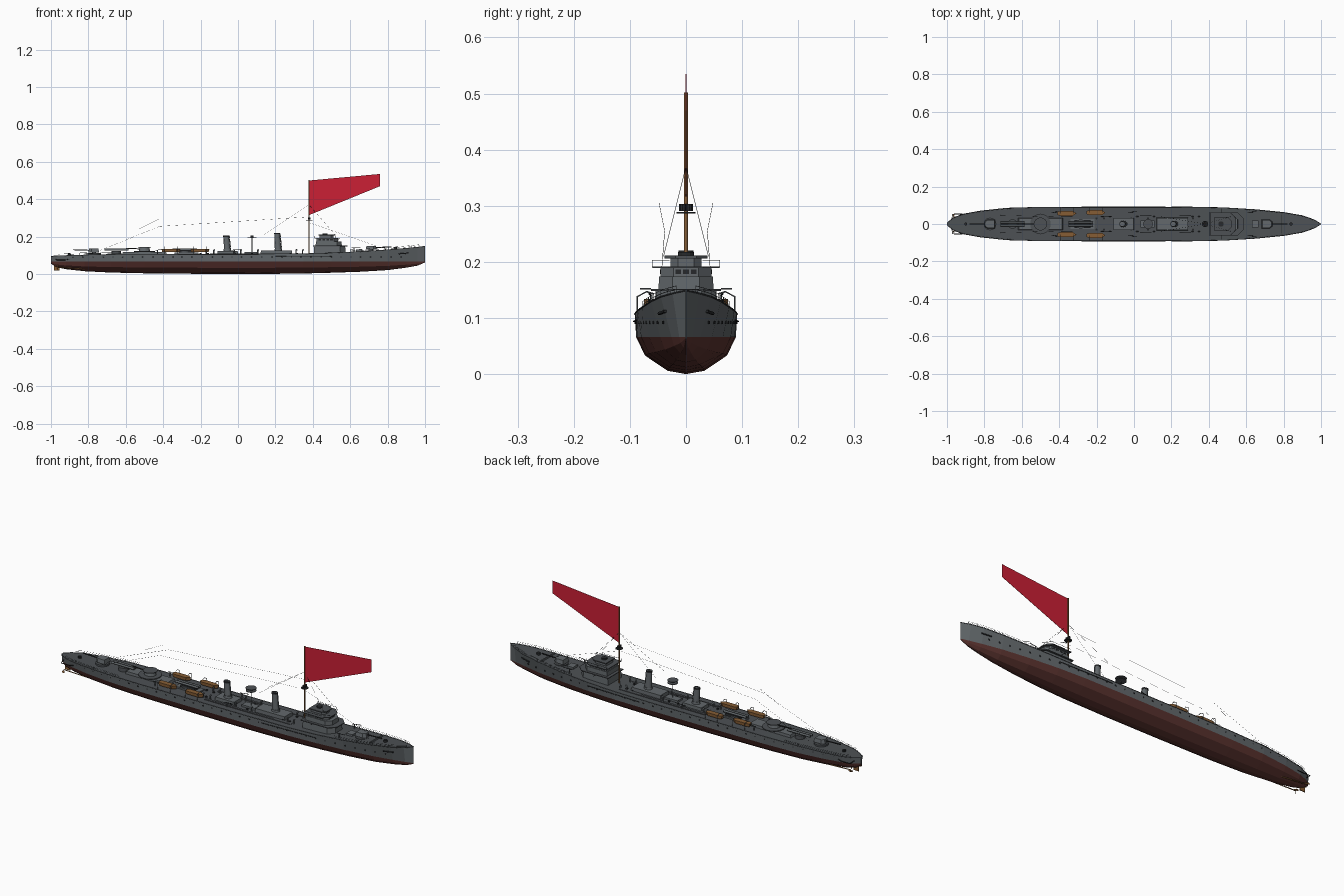
import bpy, bmesh, math
from mathutils import Vector

if "Cube" in bpy.data.objects:
    bpy.data.objects.remove(bpy.data.objects["Cube"])


def material(name, rgb):
    m = bpy.data.materials.new(name)
    m.diffuse_color = (*rgb, 1)
    m.use_nodes = True
    m.node_tree.nodes["Principled BSDF"].inputs["Base Color"].default_value = m.diffuse_color
    return m


GREY = material("grey", (0.125, 0.14, 0.15))
DECK = material("deck_grey", (0.075, 0.083, 0.09))
DARK = material("dark", (0.02, 0.022, 0.024))
RED = material("bottom_red", (0.11, 0.035, 0.03))
FLAG = material("flag_red", (0.6, 0.014, 0.035))
WOOD = material("wood", (0.24, 0.11, 0.035))


def finish(name, bm, *mats):
    bmesh.ops.recalc_face_normals(bm, faces=bm.faces)
    me = bpy.data.meshes.new(name)
    bm.to_mesh(me)
    bm.free()
    for m in mats:
        me.materials.append(m)
    ob = bpy.data.objects.new(name, me)
    bpy.context.collection.objects.link(ob)
    return ob


def prism(name, pts, z0, z1, mat, scale=1.0, shift=0.0):
    """Extrude an xy outline upward; the top may be scaled and shifted in x."""
    bm = bmesh.new()
    cx = sum(p[0] for p in pts) / len(pts)
    cy = sum(p[1] for p in pts) / len(pts)
    lo = [bm.verts.new((x, y, z0)) for x, y in pts]
    hi = [bm.verts.new((cx + (x - cx) * scale + shift, cy + (y - cy) * scale, z1)) for x, y in pts]
    n = len(pts)
    bm.faces.new(lo[::-1])
    bm.faces.new(hi)
    for i in range(n):
        bm.faces.new((lo[i], lo[(i + 1) % n], hi[(i + 1) % n], hi[i]))
    return finish(name, bm, mat)


def box(name, x0, x1, y0, y1, z0, z1, mat=GREY, **k):
    return prism(name, [(x0, y0), (x1, y0), (x1, y1), (x0, y1)], z0, z1, mat, **k)


def disc(name, x, y, r, z0, z1, mat=GREY, n=16, ry=None, **k):
    ry = ry or r
    a = [2 * math.pi * i / n for i in range(n)]
    return prism(name, [(x + r * math.cos(t), y + ry * math.sin(t)) for t in a], z0, z1, mat, **k)


def rod(name, pts, r, mat=GREY, res=1):
    cu = bpy.data.curves.new(name, "CURVE")
    cu.dimensions = "3D"
    cu.bevel_depth, cu.bevel_resolution, cu.use_fill_caps = r, res, True
    sp = cu.splines.new("POLY")
    sp.points.add(len(pts) - 1)
    for p, c in zip(sp.points, pts):
        p.co = (*c, 1)
    cu.materials.append(mat)
    ob = bpy.data.objects.new(name, cu)
    bpy.context.collection.objects.link(ob)
    return ob


# Hull stations: x, deck half width, waterline half width, keel z, deck z
STATIONS = [(-1, .006, .004, .055, .096), (-.97, .03, .026, .036, .097), (-.92, .052, .045, .026, .099),
            (-.82, .07, .064, .015, .102), (-.68, .085, .08, .008, .105), (-.5, .09, .087, .004, .106),
            (-.2, .091, .089, .001, .107), (.1, .091, .089, 0, .107), (.35, .09, .087, .003, .109),
            (.5, .086, .08, .007, .113), (.65, .077, .066, .012, .120), (.8, .062, .046, .021, .130),
            (.9, .045, .026, .034, .138), (.96, .024, .012, .045, .144), (1, .001, .001, .062, .149)]


def station(x, k):
    for a, b in zip(STATIONS, STATIONS[1:]):
        if a[0] <= x <= b[0]:
            return a[k] + (b[k] - a[k]) * (x - a[0]) / (b[0] - a[0])


def deck(x):
    return station(x, 4)


# Hull: red chined bottom, grey topsides, darker deck
bm = bmesh.new()
rings = []
for x, wd, ww, zk, zd in STATIONS:
    h = .066 - zk
    half = [(wd, zd), (ww, .066), (ww * .82, zk + h * .5), (ww * .37, zk + h * .09)]
    ring = half + [(0, zk)] + [(-y, z) for y, z in half[::-1]]
    rings.append([bm.verts.new((x, y, z)) for y, z in ring])
for a, b in zip(rings, rings[1:]):
    for i in range(9):
        j = (i + 1) % 9
        f = bm.faces.new((a[i], a[j], b[j], b[i]))
        f.material_index = 2 if i == 8 else (0 if i in (0, 7) else 1)
bm.faces.new(rings[0])
bm.faces.new(rings[-1][::-1])
finish("hull", bm, GREY, RED, DECK)

# Deck edge strakes, portholes, railings, anchors, propellers on both sides
for s in (-1, 1):
    rod("deck_edge", [(q[0], s * q[1], q[4]) for q in STATIONS], .0015, DECK)
    for i in range(34):
        x = -.88 + i * .053
        y = (station(x, 1) + station(x, 2)) / 2 * s
        disc("porthole", x, y, .004, .089, .095, DARK, n=8, ry=.0018)
    for x0, x1 in ((-.96, -.62), (.6, .97)):
        n = 9
        xs = [x0 + (x1 - x0) * i / n for i in range(n + 1)]
        for h in (.006, .012):
            rod("rail", [(x, s * station(x, 1) * .96, deck(x) + h) for x in xs], .0005, GREY, 0)
        for x in xs:
            y = s * station(x, 1) * .96
            rod("rail_post", [(x, y, deck(x)), (x, y, deck(x) + .012)], .0006, GREY, 0)
    rod("anchor", [(.86, s * .048, .108), (.91, s * .037, .112)], .003, DARK)
    rod("boat_boom", [(.2, s * .093, .094), (.5, s * .087, .096)], .0015, DARK)
    rod("propeller_guard", [(-.90, s * .05, .08), (-.925, s * .054, .075), (-.97, s * .053, .075), (-.975, s * .02, .08)], .002, DARK)
    rod("propeller_shaft", [(-.82, s * .03, .027), (-.965, s * .037, .036)], .0025, WOOD)
    for i in range(3):
        t = i * 2 * math.pi / 3
        dy, dz = math.cos(t), math.sin(t)
        bm = bmesh.new()
        bm.faces.new([bm.verts.new((-.965 + dx, s * .037 + dy * r - dz * w, .036 + dz * r + dy * w))
                      for r, w, dx in ((.002, 0, 0), (.011, -.005, -.006), (.017, 0, 0), (.011, .005, .006))])
        finish("propeller_blade", bm, WOOD)
box("rudder", -.985, -.955, -.002, .002, .02, .06, WOOD)

# Deckhouses along the centreline
box("aft_house", -.62, -.38, -.032, .032, .104, .119, scale=.96)
box("engine_skylight", -.32, -.23, -.02, .02, .105, .126, DARK, scale=.85)
box("skylight_frame", -.34, -.21, -.026, .026, .105, .114)
box("aft_funnel_house", -.11, .0, -.032, .032, .105, .123, scale=.97)
box("fore_funnel_house", .12, .29, -.034, .034, .106, .126, scale=.97)
box("mid_house", .035, .11, -.02, .02, .105, .117)
for s in (-1, 1):
    box("side_locker", -.15, .34, s * .052 - .006, s * .052 + .006, .105, .111, DECK)

# Funnels with dark caps and steam pipes
for x, top in ((-.057, .205), (.215, .22)):
    f = disc("funnel", x, 0, .018, .118, top, n=20, ry=.015, scale=.8, shift=-.006)
    disc("funnel_base", x, 0, .022, .118, .135, n=20, ry=.018, scale=.9)
    disc("funnel_cap", x - .006, 0, .0165, top - .007, top, DARK, n=20, ry=.0135)
    rod("steam_pipe", [(x + .02, 0, .12), (x + .011, 0, top - .004)], .002)

# Searchlight platform amidships
rod("searchlight_post", [(.075, 0, .115), (.075, 0, .2)], .0015)
disc("searchlight_platform", .075, 0, .025, .192, .195, DECK)
disc("searchlight", .075, 0, .009, .196, .206, DARK, n=12)
disc("searchlight_rail", .075, 0, .026, .2055, .207, DECK)

# Ventilator cowls
for x in (-.17, -.13, .015, .105, .31, .345):
    for s in (-1, 1):
        rod("ventilator", [(x, s * .04, .105), (x, s * .04, .127), (x + .006, s * .04, .131)], .004, GREY)
        disc("hatch", x - .03, s * .03, .006, .105, .112, DARK, n=8)


def house(name, x0, x1, w, z0, z1, mat=GREY, **k):
    c = w * .5
    return prism(name, [(x0, -w), (x1 - c, -w), (x1, -c), (x1, c), (x1 - c, w), (x0, w)], z0, z1, mat, **k)


# Bridge: stepped house, window band, roofs
house("bridge_base", .405, .575, .056, .108, .150, scale=.97)
house("bridge_deck", .40, .585, .062, .148, .152, DECK)
house("bridge_mid", .415, .555, .049, .152, .174, scale=.98)
house("wheelhouse", .42, .535, .045, .172, .190)
house("bridge_roof", .41, .545, .060, .189, .192, DECK)
house("compass_deck", .435, .51, .028, .192, .206)
house("top_canopy", .43, .52, .038, .206, .211, DECK)
disc("director", .465, 0, .014, .211, .218, DARK, n=12)
for i in range(-1, 2):
    box("front_window", .534, .5365, i * .014 - .005, i * .014 + .005, .178, .186, DARK)
for s in (-1, 1):
    for i in range(4):
        x = .43 + i * .021
        box("side_window", x, x + .014, s * .045 - .001, s * .045 + .001, .178, .186, DARK)
    rod("wing_rail", [(.41, s * .06, .203), (.52, s * .06, .203), (.545, s * .03, .203)], .0007)
    for x in (.41, .46, .52):
        rod("wing_rail_post", [(x, s * .06, .19), (x, s * .06, .203)], .0007)
    rod("signal_lamp", [(.47, s * .062, .152), (.47, s * .082, .152)], .0015)


# Shielded guns on round platforms
def gun(x, d, z, s=1.0):
    disc("gun_platform", x, 0, .034 * s, z - .012, z, DECK)
    disc("gun_pedestal", x, 0, .011, z, z + .013, n=12)
    pts = [(x - d * .028, -.024), (x + d * .015, -.024), (x + d * .03, -.012),
           (x + d * .03, .012), (x + d * .015, .024), (x - d * .028, .024)]
    prism("gun_shield", pts, z + .004, z + .024, GREY, scale=.85)
    rod("gun_barrel", [(x, 0, z + .014), (x + d * .11, 0, z + .018)], .003, DARK)


gun(.71, 1, .127)
gun(-.77, -1, .112)
disc("after_gun_platform", -.5, 0, .055, .119, .123, DECK, n=20)
disc("after_gun_mount", -.5, 0, .03, .123, .141, n=14, ry=.026, scale=.85)
rod("after_gun_barrel", [(-.5, 0, .134), (-.60, 0, .137)], .003, DARK)
disc("range_platform", -.5, 0, .035, .141, .144, DECK)

# Torpedo tubes on turntables
for x in (-.285, -.65):
    disc("tube_turntable", x, 0, .025, .105, .124, DECK)
    for s in (-1, 1):
        rod("torpedo_tube", [(x - .065, s * .008, .13), (x + .065, s * .008, .13)], .006, GREY)

# Small deck guns and capstan
for x in (.62, -.43, -.02):
    for s in (-1, 1):
        rod("light_gun_post", [(x, s * .062, deck(x)), (x, s * .062, deck(x) + .022)], .003)
        rod("light_gun_barrel", [(x - .012, s * .062, deck(x) + .021), (x + .035, s * .066, deck(x) + .025)], .0015, DARK)
disc("capstan", .84, 0, .009, .13, .144, DARK, n=12)
box("breakwater", .785, .79, -.05, .05, .125, .137)
box("fore_hatch", .63, .665, -.02, .02, .118, .13)
disc("stern_capstan", -.9, 0, .008, .098, .109, DARK, n=10)

# Lifeboats on davits
for x, y in ((-.36, .057), (-.205, .061)):
    for s in (-1, 1):
        pts = [(x - .045, -.008), (x - .03, -.0125), (x + .03, -.0125), (x + .048, 0),
               (x + .03, .0125), (x - .03, .0125), (x - .045, .008)]
        prism("lifeboat", [(a, b + s * y) for a, b in pts], .118, .134, WOOD, scale=1.08)
        for e in (-.035, .035):
            rod("davit", [(x + e, s * .087, .105), (x + e, s * .087, .138), (x + e, s * .07, .147), (x + e, s * y, .143)], .0015)

# Mast, lookout and pennant flag
rod("mast", [(.38, 0, .105), (.38, 0, .502)], .0035, WOOD, 2)
disc("lookout_platform", .38, 0, .017, .286, .289, DARK)
for s in (-1, 1):
    disc("mast_lamp", .38, s * .006, .007, .291, .303, DARK, n=10)
bm = bmesh.new()
quad = [(.38, .50), (.76, .535), (.76, .47), (.38, .315)]
face = bm.faces.new([bm.verts.new((x, -.0005, z)) for x, z in quad])
out = bmesh.ops.extrude_face_region(bm, geom=[face])
bmesh.ops.translate(bm, verts=[v for v in out["geom"] if isinstance(v, bmesh.types.BMVert)], vec=(0, .001, 0))
finish("flag", bm, FLAG)

# Aerial wires and stays
for s in (-1, 1):
    rod("aerial", [(.37, s * .048, .305), (-.42, s * .038, .255), (-.74, s * .048, .125)], .0004, DARK, 0)
    rod("mast_shroud", [(.38, 0, .37), (.14, s * .04, .21)], .0004, DARK, 0)
    rod("bridge_stay", [(.38, 0, .37), (.52, s * .04, .21)], .0004, DARK, 0)
rod("forestay", [(.38, 0, .275), (.74, 0, .15)], .0004, DARK, 0)
rod("gaff_wire", [(-.53, 0, .24), (-.42, 0, .295)], .0004, DARK, 0)
